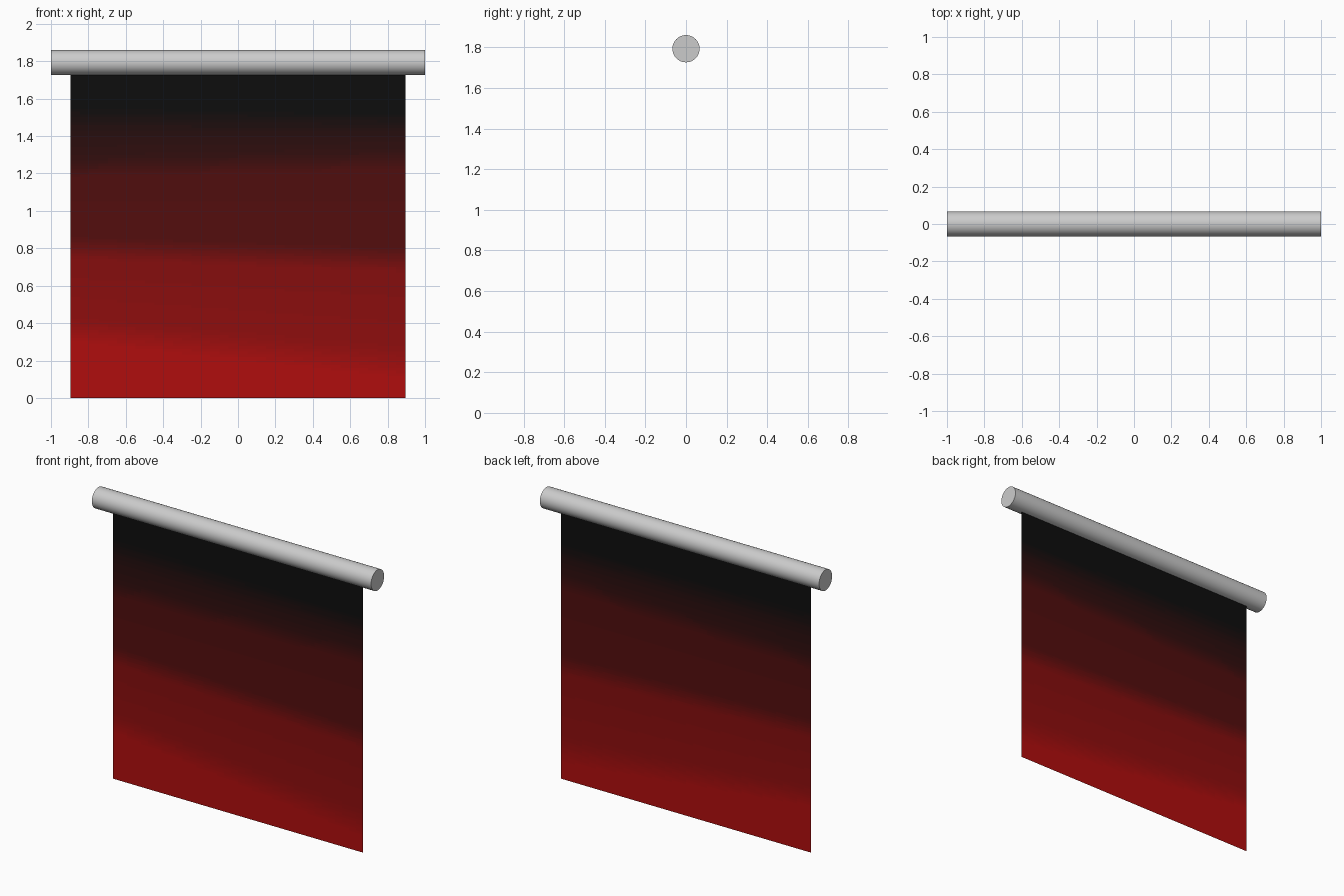
import bpy, bmesh
from math import radians

if "Cube" in bpy.data.objects:
    bpy.data.objects.remove(bpy.data.objects["Cube"])

ROD_Z, ROD_R = 1.793, 0.067

# Rod across the top
bpy.ops.mesh.primitive_cylinder_add(vertices=48, radius=ROD_R, depth=2.0,
                                    location=(0, 0, ROD_Z), rotation=(0, radians(90), 0))
rod = bpy.context.object
rod.name = "hanging_rod"
bpy.ops.object.shade_smooth_by_angle(angle=radians(40))

# Dyed bands: (height at left edge, height at right edge, displayed red, green/blue)
STOPS = [(0.30, 0.10, 176, 13), (0.42, 0.26, 145, 13), (0.75, 0.68, 132, 13),
         (0.86, 0.80, 85, 14), (1.18, 1.22, 80, 14), (1.28, 1.32, 50, 14),
         (1.42, 1.42, 38, 14), (1.56, 1.52, 13, 13)]
SHADES = 40


def red_at(x, z):
    t = (x + 0.9) / 1.8
    pts = [(a + (b - a) * t, r) for a, b, r, _ in STOPS]
    if z <= pts[0][0]:
        return pts[0][1]
    for (z0, r0), (z1, r1) in zip(pts, pts[1:]):
        if z <= z1:
            return r0 + (r1 - r0) * (z - z0) / (z1 - z0)
    return pts[-1][1]


def linear(v):
    return ((v + 0.055) / 1.055) ** 2.4 if v > 0.04 else v / 12.92


# Flat cloth sheet hanging from the rod
NX, NZ, W, TOP = 36, 120, 0.895, 1.75
bm = bmesh.new()
rows = [[bm.verts.new((-W + 2 * W * i / NX, 0, TOP * j / NZ)) for i in range(NX + 1)]
        for j in range(NZ + 1)]
for lo, hi in zip(rows, rows[1:]):
    for i in range(NX):
        f = bm.faces.new((lo[i], lo[i + 1], hi[i + 1], hi[i]))
        c = f.calc_center_median()
        f.material_index = round((red_at(c.x, c.z) - 13) / 163 * (SHADES - 1))
mesh = bpy.data.meshes.new("cloth_banner")
bm.to_mesh(mesh)
bm.free()
cloth = bpy.data.objects.new("cloth_banner", mesh)
bpy.context.collection.objects.link(cloth)

# One material per dye shade
for k in range(SHADES):
    mat = bpy.data.materials.new(f"dye_{k}")
    red = (13 + 163 * k / (SHADES - 1)) / 255
    mat.diffuse_color = (linear(red), linear(13 / 255), linear(13 / 255), 1)
    mat.use_nodes = True
    mat.node_tree.nodes["Principled BSDF"].inputs["Base Color"].default_value = mat.diffuse_color
    mesh.materials.append(mat)
